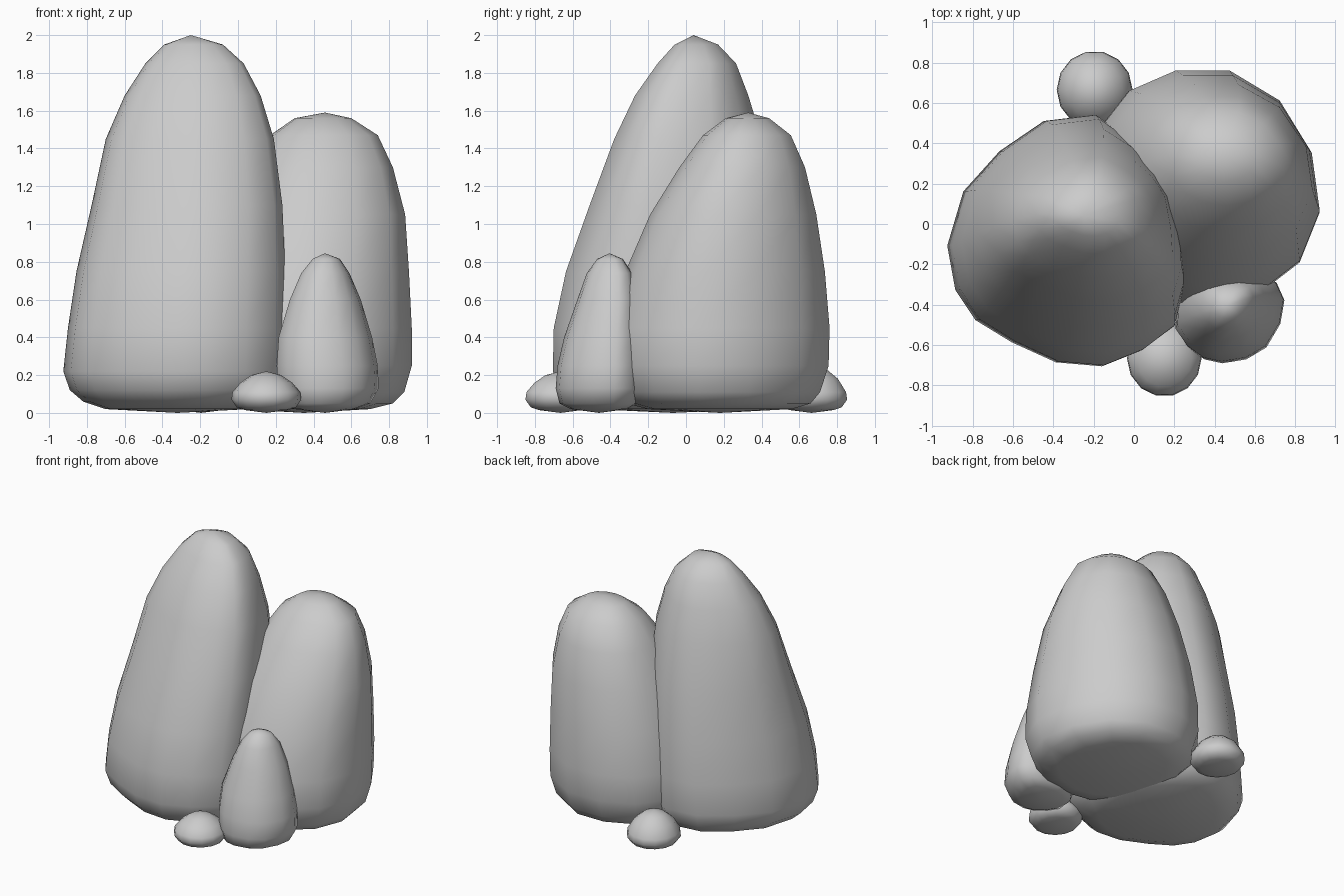
import bpy, bmesh, math

# Outlines seen from above (counter-clockwise), used as cross-section shapes
BIG = [(.25, -.32), (.24, -.13), (.2, .12), (.12, .27), (0, .40), (-.2, .54), (-.45, .51),
       (-.67, .36), (-.85, .16), (-.93, -.11), (-.89, -.33), (-.79, -.48), (-.61, -.59),
       (-.39, -.69), (-.16, -.71), (.04, -.63), (.2, -.51)]
MID = [(.92, .06), (.88, .35), (.72, .61), (.47, .76), (.2, .76), (-.03, .66), (-.17, .48),
       (-.24, .2), (-.2, -.05), (-.08, -.25), (.12, -.38), (.35, -.42), (.6, -.36), (.82, -.19)]
SMALL = [(.75, -.37), (.71, -.28), (.6, -.24), (.45, -.23), (.3, -.27), (.22, -.38),
         (.21, -.52), (.27, -.61), (.35, -.67), (.44, -.69), (.56, -.67), (.66, -.61), (.73, -.49)]
ROUND = [(math.cos(i * math.tau / 14), math.sin(i * math.tau / 14)) for i in range(14)]


def rock(name, outline, sections, apex):
    """Loft the outline through sections (z, x min, x max, y min, y max) up to an apex."""
    xs, ys = zip(*outline)
    x0, x1, y0, y1 = min(xs), max(xs), min(ys), max(ys)
    bm = bmesh.new()
    rings = []
    for z, a, b, c, d in sections:
        rings.append([bm.verts.new((a + (b - a) * (x - x0) / (x1 - x0),
                                    c + (d - c) * (y - y0) / (y1 - y0), z))
                      for x, y in outline])
    n = len(outline)
    for lo, hi in zip(rings, rings[1:]):
        for i in range(n):
            j = (i + 1) % n
            bm.faces.new((lo[i], lo[j], hi[j], hi[i]))
    _, a, b, c, d = sections[0]
    tip = bm.verts.new(apex)
    base = bm.verts.new(((a + b) / 2, (c + d) / 2, 0))
    for i in range(n):
        j = (i + 1) % n
        bm.faces.new((rings[-1][i], rings[-1][j], tip))
        bm.faces.new((rings[0][j], rings[0][i], base))
    bmesh.ops.recalc_face_normals(bm, faces=bm.faces)
    for f in bm.faces:
        f.smooth = True
    me = bpy.data.meshes.new(name)
    bm.to_mesh(me)
    bm.free()
    bpy.context.collection.objects.link(bpy.data.objects.new(name, me))


# Tall rock
rock("tall_rock", BIG, [
    (.02, -.70, .06, -.50, .36), (.06, -.82, .16, -.61, .45), (.12, -.89, .22, -.67, .51),
    (.22, -.925, .25, -.705, .54), (.45, -.90, .25, -.70, .54), (.75, -.855, .25, -.635, .52),
    (1.1, -.775, .235, -.51, .47), (1.45, -.70, .19, -.38, .40), (1.68, -.60, .12, -.27, .33),
    (1.85, -.49, .03, -.15, .265), (1.95, -.39, -.08, -.06, .17)], (-.25, .04, 2))

# Medium rock
rock("medium_rock", MID, [
    (.02, 0, .70, -.20, .56), (.05, -.13, .82, -.32, .66), (.11, -.2, .88, -.38, .71),
    (.25, -.24, .92, -.42, .755), (.45, -.23, .92, -.41, .76), (.75, -.16, .905, -.32, .735),
    (1.05, -.06, .885, -.19, .69), (1.3, .06, .82, -.035, .63), (1.47, .17, .74, .09, .555),
    (1.56, .30, .60, .21, .44)], (.46, .33, 1.59))

# Small pointed rock
rock("small_rock", SMALL, [
    (.02, .30, .62, -.61, -.31), (.05, .24, .70, -.67, -.26), (.13, .21, .745, -.69, -.24),
    (.25, .205, .74, -.68, -.24), (.4, .215, .71, -.645, -.245), (.6, .275, .65, -.575, -.26),
    (.74, .335, .59, -.525, -.285), (.815, .395, .54, -.47, -.335)], (.46, -.405, .845))


# Pebbles: flattened domes
def pebble(name, x, y, r, top):
    profile = [(.015, .62), (.03, .85), (.07, 1), (.11, .97), (.6, .74), (.87, .42)]
    sections = []
    for k, (t, s) in enumerate(profile):
        z = t if k < 4 else .07 + (top - .07) * t
        sections.append((z, x - r * s, x + r * s, y - r * s, y + r * s))
    rock(name, ROUND, sections, (x, y, top))


pebble("front_pebble", .15, -.665, .185, .22)
pebble("back_pebble", -.195, .665, .188, .255)
